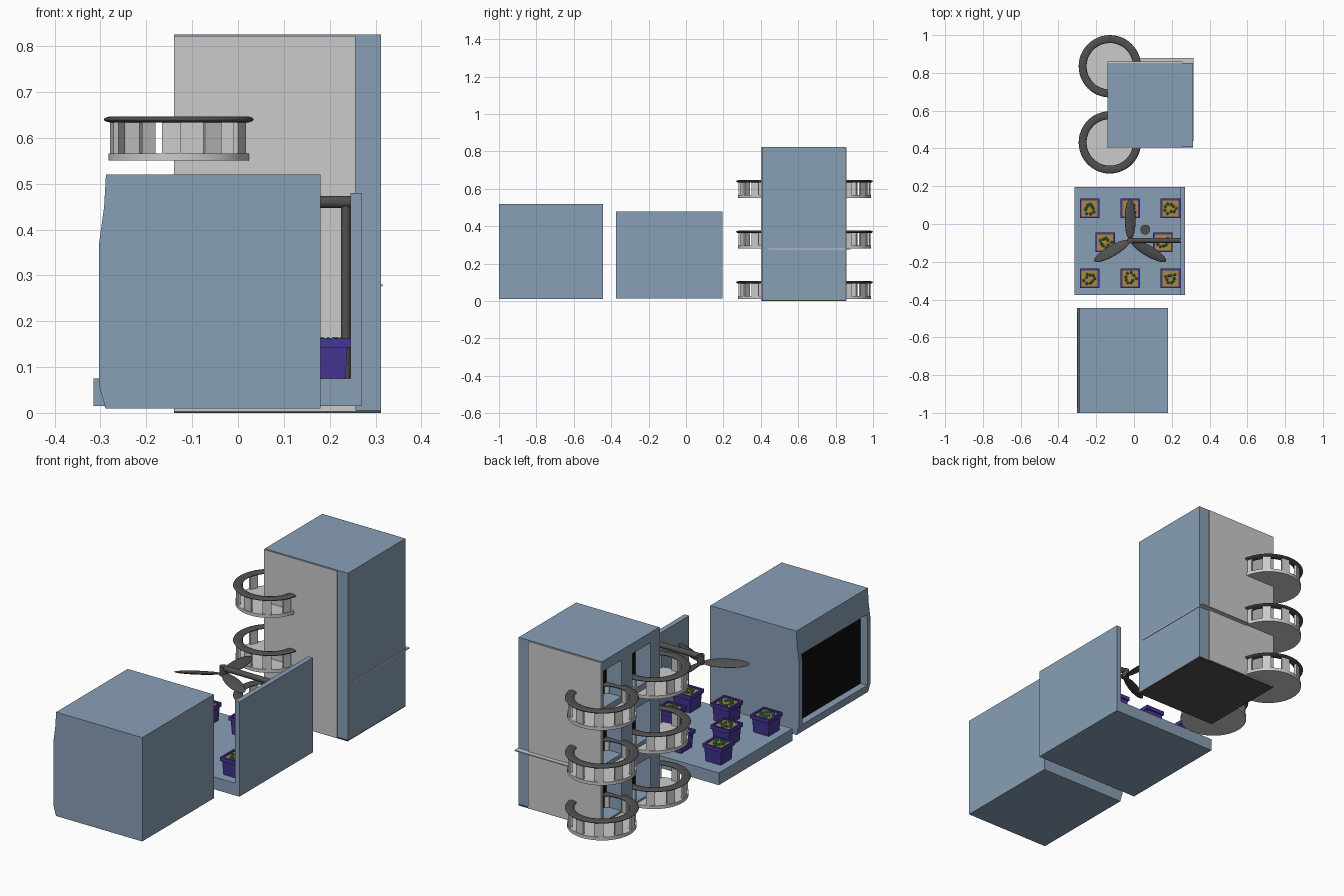
import bpy, bmesh, math, random
from mathutils import Vector

if "Cube" in bpy.data.objects:
    bpy.data.objects.remove(bpy.data.objects["Cube"])
random.seed(4)

def mat(name, c):
    m = bpy.data.materials.new(name)
    m.diffuse_color = (*c, 1)
    m.use_nodes = True
    m.node_tree.nodes["Principled BSDF"].inputs["Base Color"].default_value = m.diffuse_color
    return m
BLUE = mat("blue_paint", (.25, .35, .47))
BLACK = mat("black", (.004, .004, .004))
DARK = mat("dark_metal", (.08, .08, .08))
PURPLE = mat("purple", (.06, .035, .30))
SOIL = mat("soil", (.42, .25, .05))
LEAF = mat("leaf", (.03, .30, .06))
TEAL = mat("teal_leaf", (.02, .33, .25))

def finish(name, bm, m=None, smooth=False):
    bmesh.ops.recalc_face_normals(bm, faces=bm.faces)
    me = bpy.data.meshes.new(name)
    bm.to_mesh(me)
    bm.free()
    ob = bpy.data.objects.new(name, me)
    bpy.context.collection.objects.link(ob)
    if m:
        me.materials.append(m)
    if smooth:
        bpy.context.view_layer.objects.active = ob
        bpy.ops.object.select_all(action='DESELECT')
        ob.select_set(True)
        bpy.ops.object.shade_smooth_by_angle()
    return ob

def box(name, x, y, z, m=None, taper=1):
    bm = bmesh.new()
    r = bmesh.ops.create_cube(bm, size=1)
    for v in r['verts']:
        t = taper if v.co.z < 0 else 1
        v.co = ((x[0]+x[1])/2 + v.co.x*(x[1]-x[0])*t,
                (y[0]+y[1])/2 + v.co.y*(y[1]-y[0])*t,
                (z[0]+z[1])/2 + v.co.z*(z[1]-z[0]))
    return finish(name, bm, m)

def rod(name, a, b, r, m=None, n=24):
    a, b = Vector(a), Vector(b)
    bm = bmesh.new()
    bmesh.ops.create_cone(bm, cap_ends=True, segments=n, radius1=r, radius2=r, depth=(b-a).length)
    bm.transform(Vector((0, 0, 1)).rotation_difference(b-a).to_matrix().to_4x4())
    bmesh.ops.translate(bm, verts=bm.verts, vec=(a+b)/2)
    return finish(name, bm, m, True)

def cut(ob, cutters):
    for c in cutters:
        c.hide_render = True
        c.hide_set(True)
        c.display_type = 'WIRE'
        md = ob.modifiers.new("cut", 'BOOLEAN')
        md.object = c
        md.solver = 'EXACT'

# Front screen unit: side profile extruded along y, with recessed screen
prof = [(.18, .01), (.18, .52), (-.288, .52), (-.292, .45), (-.303, .37), (-.303, .06), (-.289, .01)]
bm = bmesh.new()
f = bm.faces.new([bm.verts.new((x, -1, z)) for x, z in prof])
e = bmesh.ops.extrude_face_region(bm, geom=[f])
bmesh.ops.translate(bm, verts=[v for v in e['geom'] if isinstance(v, bmesh.types.BMVert)], vec=(0, .555, 0))
case = finish("screen_case", bm, BLUE)
c = box("screen_cutter", (-.36, -.262), (-.975, -.47), (.055, .40), BLUE)
cut(case, [c])
box("screen", (-.266, -.258), (-.977, -.468), (.053, .402), BLACK)

# Garden tray and back wall
box("tray", (-.315, .245), (-.375, .195), (.015, .075), BLUE)
box("tray_wall", (.245, .27), (-.375, .195), (.015, .48), BLUE)

# Planters
spots = [(x, y) for y in (.083, -.288) for x in (-.235, -.02, .193)] + [(-.153, -.097), (.153, -.097)]
for px, py in spots:
    def sq(h):
        return (px-h, px+h), (py-h, py+h)
    box("planter_body", *sq(.046), (.075, .148), PURPLE, .9)
    for s in (-1, 1):
        box("planter_rim", (px+s*.047-.005, px+s*.047+.005), (py-.052, py+.052), (.143, .162), PURPLE)
        box("planter_rim", (px-.042, px+.042), (py+s*.047-.005, py+s*.047+.005), (.143, .162), PURPLE)
    box("planter_soil", *sq(.043), (.146, .155), SOIL)
    for i in range(9):
        a = i*math.tau/9
        r = random.uniform(.015, .034)
        bm = bmesh.new()
        bmesh.ops.create_icosphere(bm, subdivisions=1, radius=.0085)
        bmesh.ops.translate(bm, verts=bm.verts, vec=(px+r*math.cos(a), py+r*math.sin(a), .157))
        finish("plant", bm, LEAF if i % 2 else TEAL)

# Fan: post, arm, hub and three blades
hx, hy = -.02, -.087
rod("fan_post", (.235, hy, .075), (.235, hy, .462), .0105, DARK)
rod("fan_arm", (.248, hy, .46), (hx, hy, .46), .0135, DARK)
rod("fan_hub", (hx, hy, .425), (hx, hy, .47), .017, DARK)
for k in range(3):
    a = math.pi/2 + k*math.tau/3
    bm = bmesh.new()
    bmesh.ops.create_uvsphere(bm, u_segments=20, v_segments=10, radius=1)
    for v in bm.verts:
        u, w, h = v.co.x*.108+.112, v.co.y*.029, v.co.z*.008 + v.co.y*.008
        v.co = (hx+u*math.cos(a)-w*math.sin(a), hy+u*math.sin(a)+w*math.cos(a), .432+h)
    finish("fan_blade", bm, DARK, True)

# Small pump between the planters
rod("pump", (.06, -.03, .075), (.06, -.03, .17), .016, DARK)
for z in (.10, .135, .165):
    rod("pump_ring", (.06, -.03, z-.006), (.06, -.03, z+.006), .026, DARK)

# Rear cabinet with grey side panels and three rows of black bays
cab = box("cabinet", (-.14, .312), (.407, .853), (.005, .825), BLUE)
cutters = []
for z in (.035, .315, .595):
    for y in (.475, .70):
        c = box("bay_cutter", (-.2, -.05), (y, y+.14), (z, z+.18), BLUE)
        cutters.append(c)
        box("bay_back", (-.058, -.046), (y-.002, y+.142), (z-.002, z+.182), BLACK)
cut(cab, cutters)
for y in (.402, .853):
    box("side_panel", (-.14, .256), (y, y+.006), (.004, .822))
box("middle_shelf", (.03, .315), (.44, .88), (.276, .281))
box("bottom_plate", (-.14, .312), (.405, .855), (.0, .006), DARK)

# Round baskets at the cabinet corners
for cy in (.432, .835):
    for z in (.01, .28, .55):
        cx = -.128
        rod("basket_floor", (cx, cy, z), (cx, cy, z+.016), .155, None, 48)
        for k in range(10):
            a = k*math.tau/10 + .2
            bm = bmesh.new()
            bmesh.ops.create_cube(bm, size=1)
            for v in bm.verts:
                t = a + v.co.y*.27
                r = .146 + v.co.x*.012
                v.co = (cx+r*math.cos(t), cy+r*math.sin(t), z+.05+v.co.z*.078)
            finish("basket_slat", bm)
        bpy.ops.mesh.primitive_torus_add(major_radius=.144, minor_radius=.021, major_segments=48,
                                         minor_segments=12, location=(cx, cy, z+.09))
        ring = bpy.context.object
        ring.name = "basket_rim"
        ring.scale.z = .33
        ring.data.materials.append(DARK)
        bpy.ops.object.shade_smooth_by_angle()
